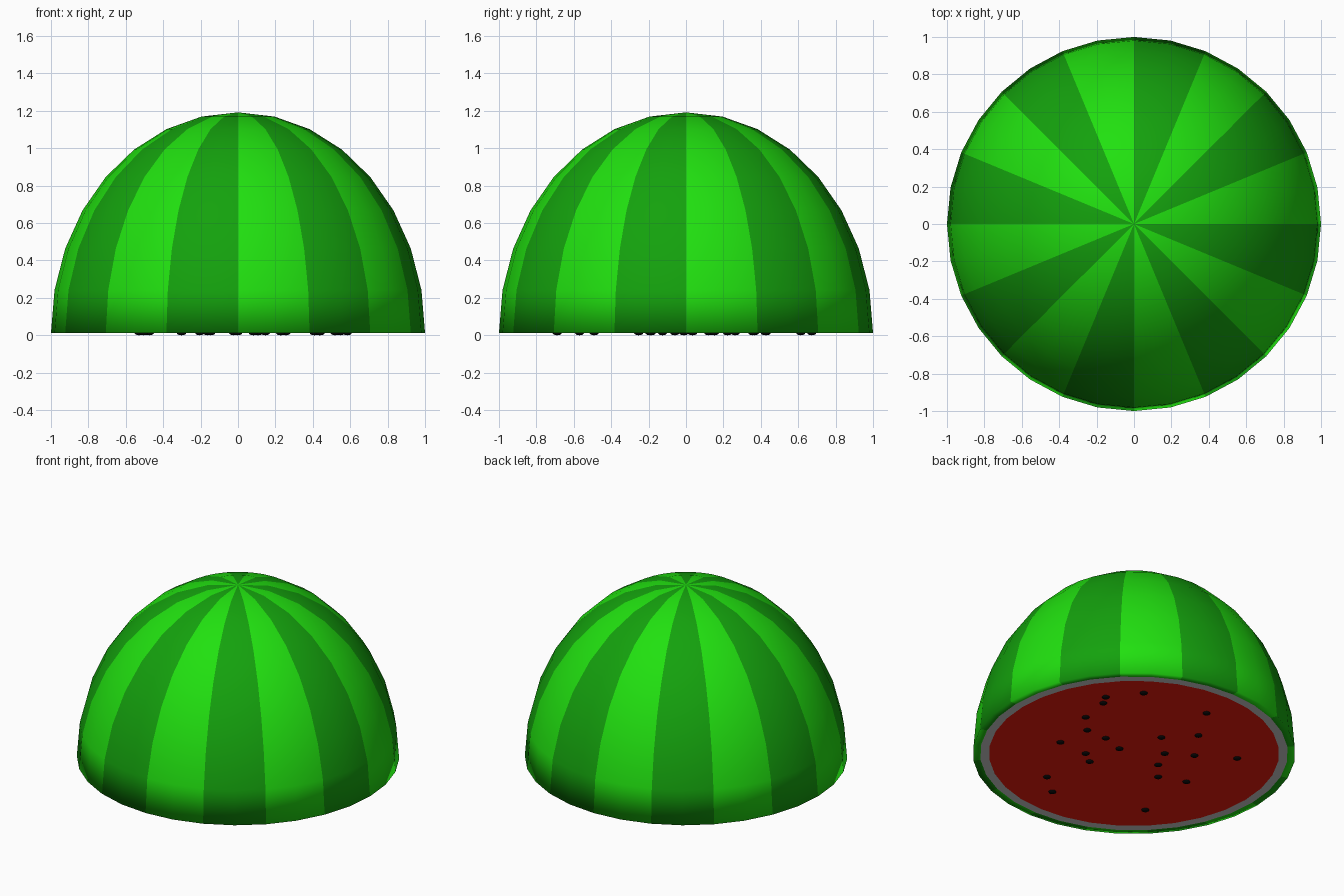
import bpy, bmesh, math
from mathutils import Matrix

if "Cube" in bpy.data.objects:
    bpy.data.objects.remove(bpy.data.objects["Cube"])

SEG = 32       # sides around the melon
BASE = 0.012   # height of the cut face
HEIGHT = 1.18


def material(name, rgb):
    m = bpy.data.materials.new(name)
    m.diffuse_color = (*rgb, 1)
    m.use_nodes = True
    m.node_tree.nodes["Principled BSDF"].inputs["Base Color"].default_value = m.diffuse_color
    return m


def finish(bm, name, mats=(), smooth=False):
    me = bpy.data.meshes.new(name)
    for f in bm.faces:
        f.smooth = smooth
    bm.to_mesh(me)
    bm.free()
    ob = bpy.data.objects.new(name, me)
    for m in mats:
        me.materials.append(m)
    bpy.context.collection.objects.link(ob)
    return ob


def circle(bm, r, z):
    return [bm.verts.new((r * math.cos(2 * math.pi * i / SEG),
                          r * math.sin(2 * math.pi * i / SEG), z)) for i in range(SEG)]


def bridge(bm, a, b):
    for i in range(SEG):
        j = (i + 1) % SEG
        bm.faces.new((a[i], a[j], b[j], b[i]))


light = material("light_green", (0.015, 0.75, 0.005))
dark = material("dark_green", (0.007, 0.36, 0.004))
red = material("flesh_red", (0.85, 0.011, 0.004))
black = material("seed_black", (0.002, 0.002, 0.002))

# Striped outer rind: half ellipsoid plus the thin green rim of the cut
bm = bmesh.new()
rings = [circle(bm, 0.955, BASE)]
for k in range(8):
    a = k * math.pi / 16
    rings.append(circle(bm, math.cos(a), BASE + HEIGHT * math.sin(a)))
for lo, hi in zip(rings, rings[1:]):
    bridge(bm, lo, hi)
top = bm.verts.new((0, 0, BASE + HEIGHT))
for i in range(SEG):
    bm.faces.new((rings[-1][i], rings[-1][(i + 1) % SEG], top))
for f in bm.faces:
    c = f.calc_center_median()
    angle = math.degrees(math.atan2(c.y, c.x)) % 360
    f.material_index = int(angle // 22.5) % 2
finish(bm, "striped_rind", (light, dark), smooth=True)

# Pale inner rind ring
bm = bmesh.new()
bridge(bm, circle(bm, 0.90, BASE), circle(bm, 0.955, BASE))
finish(bm, "inner_rind")

# Flesh disc, facing down
bm = bmesh.new()
bm.faces.new(circle(bm, 0.90, BASE)[::-1])
finish(bm, "flesh", (red,))

# Seeds, placed in a frame turned 50 degrees about z
SEEDS = [(.06, .75), (-.175, .70), (-.19, .625), (-.30, .45), (.45, .50), (-.29, .29),
         (-.456, .14), (-.175, .19), (-.09, .06), (.17, .20), (.40, .225), (-.30, 0),
         (-.275, -.10), (.19, 0), (.375, -.025), (.64, -.06), (.15, -.14), (.15, -.29),
         (.325, -.35), (-.54, -.29), (-.506, -.475), (.07, -.70)]
s, c = math.sin(math.radians(50)), math.cos(math.radians(50))
bm = bmesh.new()
for u, v in SEEDS:
    place = Matrix.Translation((v * c - u * s, v * s + u * c, BASE))
    bmesh.ops.create_uvsphere(bm, u_segments=12, v_segments=8, radius=1,
                              matrix=place @ Matrix.Diagonal((0.024, 0.024, 0.012, 1)))
finish(bm, "seeds", (black,), smooth=True)
